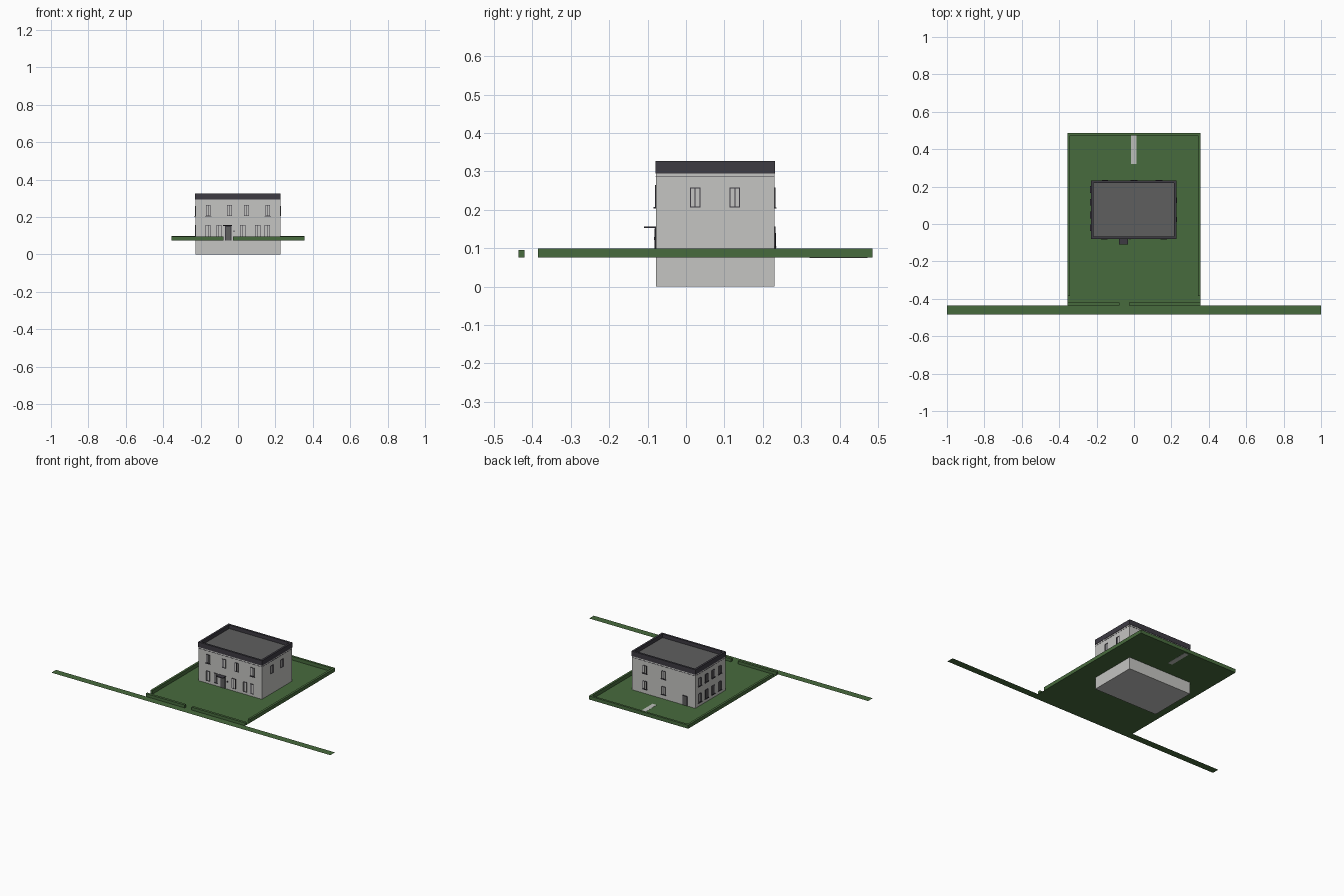
import bpy
import bmesh
from mathutils import Matrix, Vector

if "Cube" in bpy.data.objects:
    bpy.data.objects.remove(bpy.data.objects["Cube"])


def material(name, srgb):
    m = bpy.data.materials.new(name)
    lin = [((c + 0.055) / 1.055) ** 2.4 if c > 0.04 else c / 12.92 for c in srgb]
    m.diffuse_color = (*lin, 1)
    m.use_nodes = True
    m.node_tree.nodes["Principled BSDF"].inputs["Base Color"].default_value = m.diffuse_color
    return m


GREEN = material("grass_green", (0.28, 0.42, 0.24))
WALL = material("wall_grey", (0.77, 0.77, 0.76))
DARK = material("slate_dark", (0.24, 0.23, 0.26))
ROOF = material("roof_grey", (0.37, 0.37, 0.37))
PAVE = material("paving_grey", (0.74, 0.75, 0.73))


def boxes(name, spans, mat, matrix=Matrix()):
    """One object made of boxes given as (x0, x1, y0, y1, z0, z1)."""
    bm = bmesh.new()
    for x0, x1, y0, y1, z0, z1 in spans:
        scale = Matrix.Diagonal((x1 - x0, y1 - y0, z1 - z0, 1))
        move = Matrix.Translation(((x0 + x1) / 2, (y0 + y1) / 2, (z0 + z1) / 2))
        bmesh.ops.create_cube(bm, size=1, matrix=matrix @ move @ scale)
    me = bpy.data.meshes.new(name)
    bm.to_mesh(me)
    bm.free()
    me.materials.append(mat)
    ob = bpy.data.objects.new(name, me)
    bpy.context.collection.objects.link(ob)
    return ob


def plane(name, x0, x1, y0, y1, z, mat):
    me = bpy.data.meshes.new(name)
    me.from_pydata([(x0, y0, z), (x1, y0, z), (x1, y1, z), (x0, y1, z)], [], [(0, 1, 2, 3)])
    me.materials.append(mat)
    ob = bpy.data.objects.new(name, me)
    bpy.context.collection.objects.link(ob)
    return ob


# House extents and ground level
X0, X1, Y0, Y1 = -0.228, 0.226, -0.078, 0.230
G, EAVE, TOP = 0.076, 0.295, 0.327
LOT, BACK, FRONT = 0.356, 0.486, -0.436

# Lawn, verge and paving
plane("lawn", -LOT, LOT, FRONT, BACK, G, GREEN)
plane("roadside_verge", -1, 1, -0.483, FRONT, G, GREEN)
boxes("rear_path", [(-0.016, 0.014, 0.322, 0.472, G - 0.001, G + 0.001)], PAVE)

# Hedges
w = 0.014
boxes("boundary_hedge", [
    (-LOT, -LOT + w, -0.385, BACK, G, 0.099),
    (LOT - w, LOT, -0.385, BACK, G, 0.099),
    (-LOT + w, LOT - w, BACK - w, BACK, G, 0.099)], GREEN)
boxes("front_hedge", [
    (-LOT, -0.077, FRONT, FRONT + 0.016, G, 0.095),
    (-0.028, LOT, FRONT, FRONT + 0.016, G, 0.095)], GREEN)

# Walls, cornice, parapet and flat roof
boxes("house_walls", [(X0, X1, Y0, Y1, 0, EAVE)], WALL)
boxes("cornice_line", [(X0 - .001, X1 + .001, Y0 - .001, Y1 + .001, 0.285, 0.287)], DARK)
p = 0.011
boxes("parapet", [
    (X0 - .002, X1 + .002, Y0 - .002, Y0 + p, EAVE, TOP),
    (X0 - .002, X1 + .002, Y1 - p, Y1 + .002, EAVE, TOP),
    (X0 - .002, X0 + p, Y0 + p, Y1 - p, EAVE, TOP),
    (X1 - p, X1 + .002, Y0 + p, Y1 - p, EAVE, TOP)], DARK)
boxes("flat_roof", [(X0 + p, X1 - p, Y0 + p, Y1 - p, EAVE, 0.303)], ROOF)


def on_wall(side, u):
    """Frame at the wall, local x along the wall and local -y outwards."""
    origin, angle = {
        "front": ((u, Y0, 0), 0), "right": ((X1, u, 0), 90),
        "back": ((u, Y1, 0), 180), "left": ((X0, u, 0), -90)}[side]
    rot = Matrix.Rotation(angle * 3.14159265 / 180, 4, "Z")
    return Matrix.Translation(Vector(origin)) @ rot


def window(side, u, z0, z1, width=0.028, sill=False):
    m = on_wall(side, u)
    h, t, d = width / 2, 0.0026, -0.003
    bars = [(-h, -h + t, d, 0, z0, z1), (h - t, h, d, 0, z0, z1),
            (-h, h, d, 0, z0, z0 + t), (-h, h, d, 0, z1 - t, z1),
            (-t / 2, t / 2, d, 0, z0, z1)]
    if sill:
        bars.append((-h - .004, h + .004, -0.006, 0, z0 - .003, z0))
    boxes(side + "_window_frame", bars, DARK, m)
    boxes(side + "_window_pane", [(-h + t, h - t, -0.0008, 0, z0 + t, z1 - t)], WALL, m)


def door(side, u, width, z1):
    m = on_wall(side, u)
    h, t = width / 2, 0.004
    boxes(side + "_door_panel", [(-h, h, -0.002, 0, G, z1)], ROOF, m)
    boxes(side + "_door_frame", [
        (-h - t, -h, -0.004, 0, G, z1 + t), (h, h + t, -0.004, 0, G, z1 + t),
        (-h, h, -0.004, 0, z1, z1 + t)], DARK, m)


# Front windows
for u in (-0.159, -0.045, 0.045, 0.159):
    window("front", u, 0.207, 0.264, 0.026, abs(u) > 0.1)
for u in (-0.160, -0.102, 0.025, 0.105, 0.156):
    window("front", u, 0.092, 0.157)

# Side windows
for u in (0.024, 0.127):
    window("right", u, 0.206, 0.258)
for u in (0.184, 0.116, 0.048, -0.020):
    window("left", u, 0.206, 0.258, sill=True)
    window("left", u, 0.100, 0.157, sill=True)

# Rear windows
for u in (0.134, 0.0):
    window("back", u, 0.206, 0.258, sill=True)
    window("back", u, 0.105, 0.157, sill=True)

# Doors, porch canopy and wall lamp
door("front", -0.052, 0.026, 0.147)
door("back", -0.155, 0.026, 0.135)
boxes("porch_canopy", [(-0.081, -0.032, -0.110, Y0, 0.153, 0.157)], DARK)
boxes("wall_lamp", [(-0.025, -0.018, Y0 - .005, Y0, 0.121, 0.129)], DARK)
